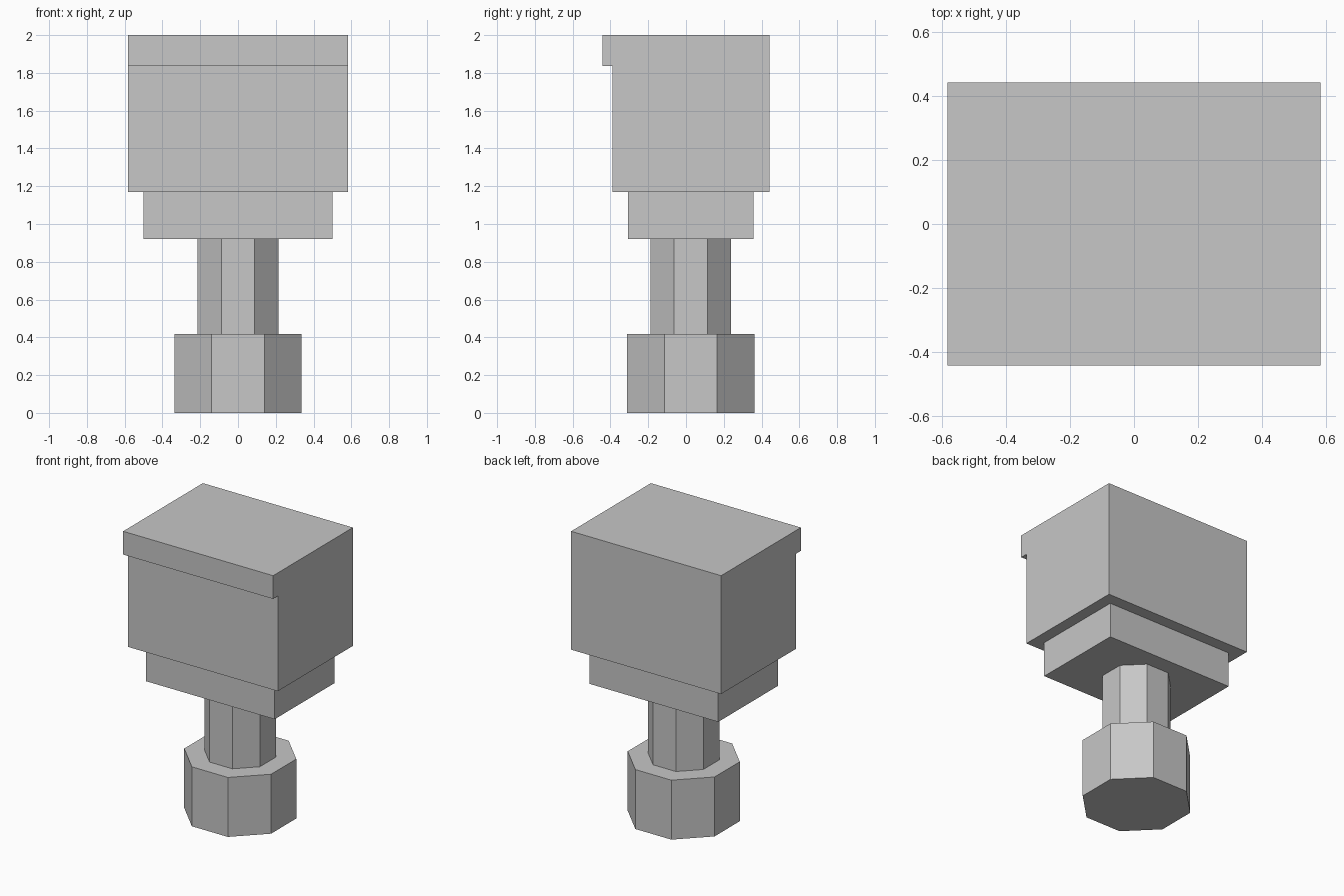
import bpy, bmesh, math
from mathutils import Matrix

if "Cube" in bpy.data.objects:
    bpy.data.objects.remove(bpy.data.objects["Cube"])

AXIS_Y = 0.025  # shared centre line of the stem, foot and collar

grey = bpy.data.materials.new("plain grey")
grey.diffuse_color = (0.57, 0.57, 0.57, 1)
grey.use_nodes = True
grey.node_tree.nodes["Principled BSDF"].inputs["Base Color"].default_value = grey.diffuse_color


def finish(name, bm):
    bmesh.ops.recalc_face_normals(bm, faces=bm.faces)
    mesh = bpy.data.meshes.new(name)
    bm.to_mesh(mesh)
    bm.free()
    mesh.materials.append(grey)
    bpy.context.collection.objects.link(bpy.data.objects.new(name, mesh))


def octagon(name, half_width, z0, z1):
    """Eight-sided prism with flat sides facing the axes."""
    bm = bmesh.new()
    r = half_width / math.cos(math.pi / 8)
    place = (Matrix.Translation((0, AXIS_Y, (z0 + z1) / 2))
             @ Matrix.Rotation(math.pi / 8, 4, 'Z'))
    bmesh.ops.create_cone(bm, cap_ends=True, segments=8, radius1=r,
                          radius2=r, depth=z1 - z0, matrix=place)
    finish(name, bm)


def extrude_x(name, profile, half_width):
    """Side profile of (y, z) points, extruded across x."""
    bm = bmesh.new()
    face = bm.faces.new([bm.verts.new((-half_width, y, z)) for y, z in profile])
    new = bmesh.ops.extrude_face_region(bm, geom=[face], use_keep_orig=True)["geom"]
    verts = [g for g in new if isinstance(g, bmesh.types.BMVert)]
    bmesh.ops.translate(bm, verts=verts, vec=(2 * half_width, 0, 0))
    finish(name, bm)


# Foot and stem
octagon("foot", 0.337, 0, 0.417)
octagon("stem", 0.214, 0.417, 0.92)

# Collar below the head
extrude_x("collar", [(-0.308, 0.92), (0.357, 0.92),
                     (0.357, 1.17), (-0.308, 1.17)], 0.5)

# Head with an overhanging front lip
extrude_x("head", [(-0.39, 1.17), (0.442, 1.17), (0.442, 2.0),
                   (-0.442, 2.0), (-0.442, 1.837), (-0.39, 1.837)], 0.582)
